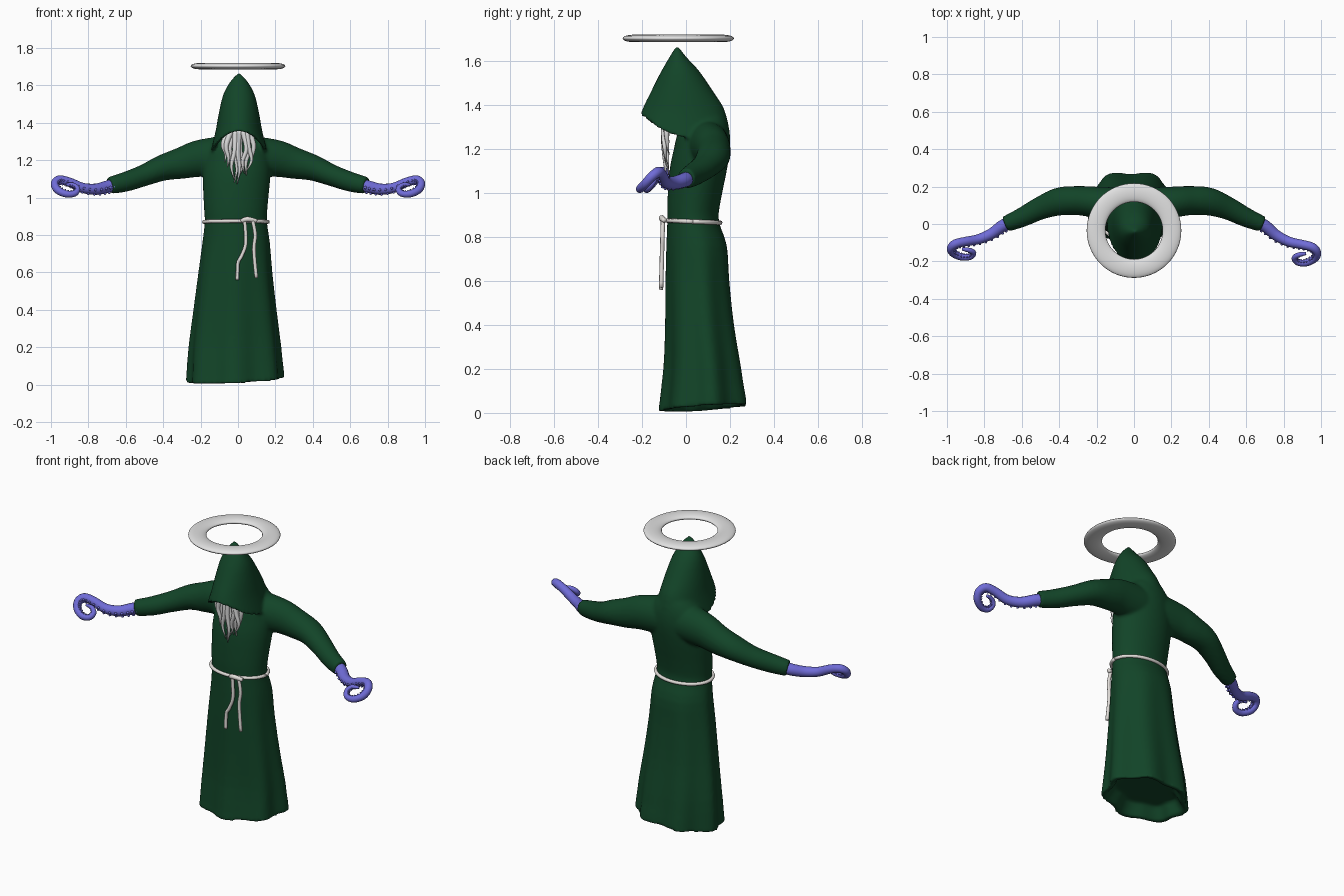
import bpy, bmesh, math, random
from mathutils import Vector

random.seed(4)
if "Cube" in bpy.data.objects:
    bpy.data.objects.remove(bpy.data.objects["Cube"], do_unlink=True)


def material(name, rgb):
    m = bpy.data.materials.new(name)
    m.use_nodes = True
    m.diffuse_color = (*rgb, 1)
    node = m.node_tree.nodes["Principled BSDF"]
    node.inputs["Base Color"].default_value = (*rgb, 1)
    node.inputs["Roughness"].default_value = 0.7
    return m


GREEN = material("dark green cloth", (0.006, 0.058, 0.021))
PURPLE = material("violet skin", (0.16, 0.15, 0.68))
WHITE = material("pale grey", (0.75, 0.75, 0.75))
ROPE = material("off white rope", (0.75, 0.72, 0.69))


def finish(name, bm, mat):
    bmesh.ops.recalc_face_normals(bm, faces=bm.faces)
    mesh = bpy.data.meshes.new(name)
    bm.to_mesh(mesh)
    bm.free()
    mesh.materials.append(mat)
    mesh.shade_smooth()
    obj = bpy.data.objects.new(name, mesh)
    bpy.context.collection.objects.link(obj)
    return obj


def loft(bm, rings):
    """Skin equal-length rings and close both ends."""
    rows = [[bm.verts.new(p) for p in ring] for ring in rings]
    n = len(rows[0])
    for a, b in zip(rows, rows[1:]):
        for i in range(n):
            j = (i + 1) % n
            bm.faces.new((a[i], a[j], b[j], b[i]))
    bm.faces.new(rows[0])
    bm.faces.new(rows[-1])


def smooth_path(points, steps):
    """Catmull-Rom interpolation of tuples of any length."""
    pts = [points[0]] + list(points) + [points[-1]]
    out = []
    for a, b, c, d in zip(pts, pts[1:], pts[2:], pts[3:]):
        for k in range(steps):
            t = k / steps
            out.append([0.5 * (2 * q + (r - p) * t + (2 * p - 5 * q + 4 * r - s) * t * t
                               + (3 * q - p - 3 * r + s) * t ** 3)
                        for p, q, r, s in zip(a, b, c, d)])
    return out + [list(points[-1])]


def frames(samples, up):
    """Centre, two cross axes and radii for each sample along a path."""
    pos = [Vector(s[:3]) for s in samples]
    normal, out = Vector(up), []
    for i, s in enumerate(samples):
        t = (pos[min(i + 1, len(pos) - 1)] - pos[max(i - 1, 0)]).normalized()
        normal = (normal - t * normal.dot(t)).normalized()
        out.append((pos[i], normal.copy(), t.cross(normal), s[3], s[-1]))
    return out


def tube(bm, points, steps=4, sides=10, up=(0, 0, 1)):
    fr = frames(smooth_path(points, steps), up)
    loft(bm, [[c + u * (ru * math.cos(a)) + v * (rv * math.sin(a))
               for a in (math.tau * k / sides for k in range(sides))]
              for c, u, v, ru, rv in fr])
    return fr


# Hooded robe: body, sleeves and hood fused into one cloth
robe = bmesh.new()


def body_ring(z, left, right, front, back, fold, n=56):
    ring = []
    for k in range(n):
        a = math.tau * k / n
        f = 1 - fold * math.cos(7 * (a - math.pi / 2))
        dz = -0.3 * fold * math.cos(a - 4.0) if z < 0.1 else 0
        ring.append(((left + right) / 2 + (right - left) / 2 * math.cos(a) * f,
                     (front + back) / 2 + (back - front) / 2 * math.sin(a) * f, z + dz))
    return ring


body = [(0.02, -0.27, 0.24, -0.115, 0.28, 0.06),
        (0.2, -0.258, 0.225, -0.095, 0.255, 0.05),
        (0.4, -0.235, 0.203, -0.09, 0.222, 0.035),
        (0.6, -0.21, 0.182, -0.09, 0.2, 0.025),
        (0.76, -0.19, 0.17, -0.088, 0.187, 0.01),
        (0.87, -0.178, 0.155, -0.085, 0.15, 0),
        (0.95, -0.182, 0.158, -0.085, 0.155, 0),
        (1.1, -0.188, 0.172, -0.075, 0.185, 0),
        (1.2, -0.18, 0.175, -0.055, 0.2, 0),
        (1.28, -0.16, 0.16, -0.035, 0.198, 0),
        (1.35, -0.1, 0.1, 0.01, 0.18, 0),
        (1.39, -0.05, 0.05, 0.04, 0.15, 0)]
hem = [(0.09, -0.2, 0.17, -0.05, 0.21, 0.05), (0.025, -0.24, 0.21, -0.09, 0.25, 0.06)]
loft(robe, [body_ring(*r) for r in hem] + [body_ring(*r) for r in smooth_path(body, 3)])

# Sleeves with a shallow hollow cuff
sleeve = [(0.04, 0.09, 1.22, 0.115, 0.105), (0.2, 0.115, 1.21, 0.1, 0.085),
          (0.3, 0.125, 1.185, 0.085, 0.078), (0.4, 0.12, 1.16, 0.07, 0.075),
          (0.5, 0.085, 1.12, 0.058, 0.062), (0.6, 0.035, 1.085, 0.053, 0.052),
          (0.685, 0, 1.065, 0.046, 0.043)]
for s in (1, -1):
    tube(robe, [(s * x, *rest) for x, *rest in sleeve], 4, 24)


# Hood: front point, back point, half width and side droop per ring
def hood_ring(yf, zf, yb, zb, w, dip, n=40):
    ring = []
    for k in range(n):
        a = math.tau * k / n
        t = (1 - math.cos(a)) / 2
        ring.append((0.005 + w * math.sin(a), yf + (yb - yf) * t,
                     zf + (zb - zf) * t - dip * math.sin(a) ** 2))
    return ring


outer = [(-0.045, 1.668, -0.035, 1.668, 0.006, 0),
         (-0.08, 1.61, 0.0, 1.62, 0.05, 0),
         (-0.12, 1.54, 0.06, 1.555, 0.085, 0),
         (-0.16, 1.46, 0.125, 1.46, 0.108, 0.01),
         (-0.19, 1.4, 0.17, 1.39, 0.125, 0.04),
         (-0.208, 1.355, 0.192, 1.32, 0.15, 0.085)]
inner = [(-0.18, 1.355, 0.16, 1.32, 0.128, 0.08), (-0.16, 1.4, 0.14, 1.39, 0.1, 0.04),
         (-0.1, 1.5, 0.05, 1.5, 0.06, 0)]
loft(robe, [hood_ring(*r) for r in smooth_path(outer, 3) + inner])

robe_obj = finish("hooded_robe", robe, GREEN)
mod = robe_obj.modifiers.new("fuse cloth", "REMESH")
mod.mode, mod.voxel_size, mod.use_smooth_shade = "VOXEL", 0.01, True
mod = robe_obj.modifiers.new("soften", "SMOOTH")
mod.factor, mod.iterations = 0.5, 3

# Tentacle hands with two rows of suckers along the inside of the curl
hand = [(0.64, 0.02, 1.073, 0.034), (0.7, -0.01, 1.058, 0.033), (0.76, -0.06, 1.045, 0.03),
        (0.83, -0.095, 1.052, 0.027), (0.9, -0.11, 1.082, 0.025), (0.955, -0.125, 1.095, 0.024),
        (0.979, -0.155, 1.075, 0.022), (0.965, -0.185, 1.042, 0.021),
        (0.92, -0.208, 1.02, 0.019), (0.875, -0.205, 1.022, 0.017),
        (0.858, -0.182, 1.045, 0.015), (0.88, -0.165, 1.067, 0.013), (0.92, -0.158, 1.07, 0.008)]
for s, name in ((1, "left_tentacle"), (-1, "right_tentacle")):
    bm = bmesh.new()
    path = [(s * x, y if s > 0 else y * 0.85, z, r) for x, y, z, r in hand]
    for c, u, v, r, _ in tube(bm, path, 5, 14, (0, -0.75, -0.65))[3:-3:2]:
        for side in (-0.5, 0.5):
            spot = bmesh.ops.create_icosphere(bm, subdivisions=1, radius=r * 0.28)
            bmesh.ops.translate(bm, verts=spot["verts"],
                                vec=c + (u * 0.87 + v * side) * r)
    finish(name, bm, PURPLE)

# Beard of tapering wavy strands
beard = bmesh.new()
count = 11
for i in range(count):
    f = i / (count - 1) * 2 - 1
    length = 0.27 - 0.1 * abs(f) + random.uniform(-0.03, 0.02)
    bend, y = random.uniform(-0.012, 0.012), -0.085 - 0.012 * (i % 2)
    tube(beard, [(0.005 + f * 0.05, y, 1.36, 0.017),
                 (0.005 + f * 0.075 + bend, y - 0.004, 1.34 - length * 0.35, 0.013),
                 (0.003 + f * 0.078 - bend, y, 1.34 - length * 0.7, 0.009),
                 (f * 0.062 + bend, y + 0.006, 1.34 - length, 0.002)], 4, 8)
finish("beard", beard, WHITE)

# Rope belt with a knot and two hanging ends
belt = bmesh.new()
loop = body_ring(0.87, -0.183, 0.16, -0.093, 0.156, 0, 33)
tube(belt, [(x, y, z - 0.04 * (y - 0.03), 0.01) for x, y, z in loop + loop[:1]], 1, 8)
tube(belt, [(0.02, -0.1, 0.875, 0.012), (0.05, -0.11, 0.885, 0.014), (0.1, -0.098, 0.875, 0.011)])
for end in ([(0.035, 0.885), (0.042, 0.76), (0.02, 0.69), (0, 0.65), (-0.003, 0.56)],
            [(0.078, 0.88), (0.092, 0.8), (0.085, 0.72), (0.098, 0.57)]):
    tube(belt, [(x, -0.105 - 0.008 * (0.88 - z) / 0.3, z, 0.01) for x, z in end], 5, 8)
finish("rope_belt", belt, ROPE)

# Flattened halo
bpy.ops.mesh.primitive_torus_add(major_radius=0.203, minor_radius=0.05, major_segments=64,
                                 minor_segments=20, location=(0, -0.035, 1.703))
halo = bpy.context.object
halo.name = "halo"
halo.scale.z = 0.34
halo.data.materials.append(WHITE)
bpy.ops.object.shade_smooth()
